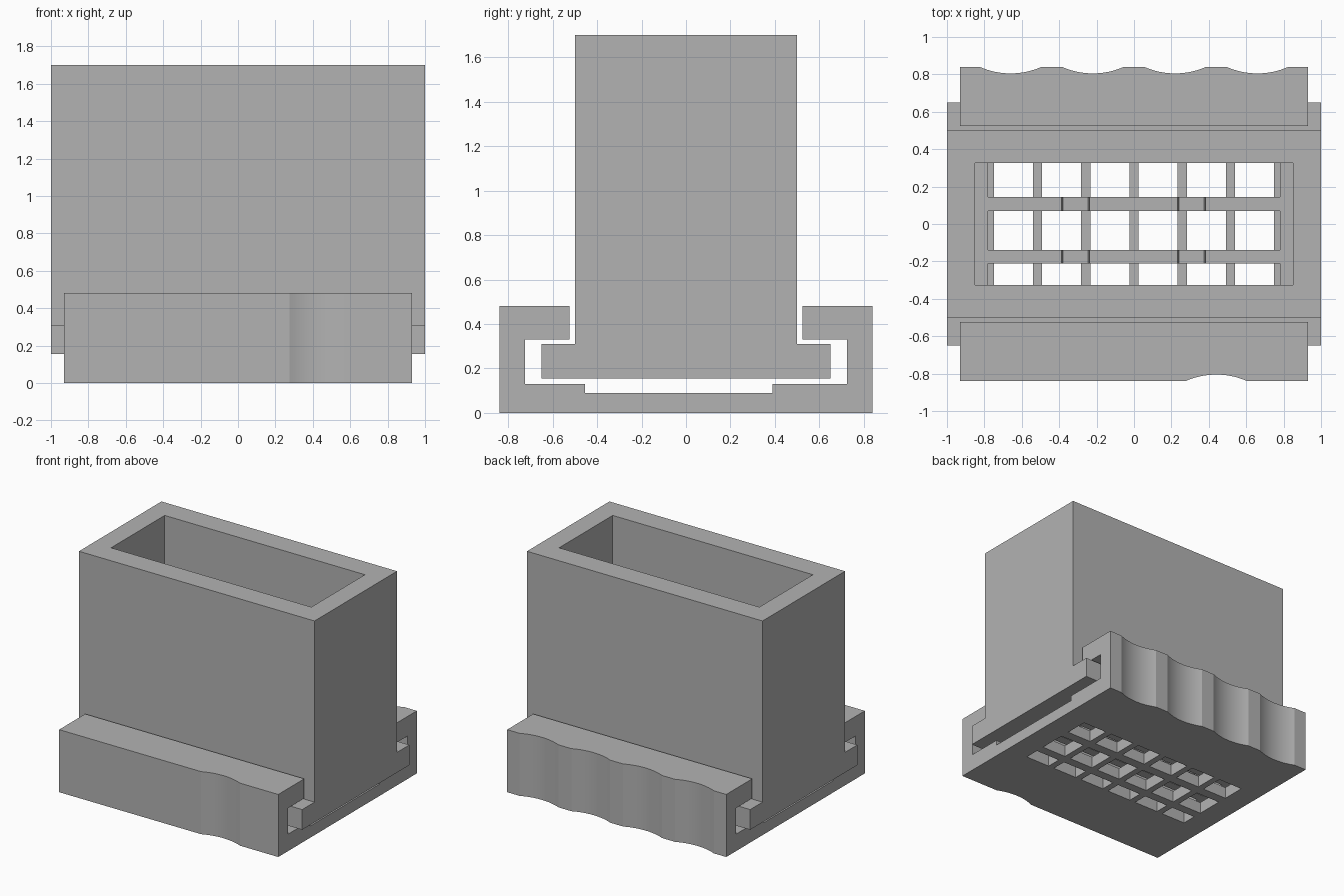
import bpy, bmesh, math
from mathutils import Vector

old = bpy.data.objects.get("Cube")
if old:
    bpy.data.objects.remove(old, do_unlink=True)

grey = bpy.data.materials.new("plain grey")
grey.use_nodes = True
grey.diffuse_color = (0.45, 0.45, 0.45, 1)
grey.node_tree.nodes["Principled BSDF"].inputs["Base Color"].default_value = (0.45, 0.45, 0.45, 1)


def finish(name, bm):
    bmesh.ops.recalc_face_normals(bm, faces=bm.faces)
    mesh = bpy.data.meshes.new(name)
    bm.to_mesh(mesh)
    bm.free()
    mesh.materials.append(grey)
    obj = bpy.data.objects.new(name, mesh)
    bpy.context.collection.objects.link(obj)
    return obj


def extrude(name, points, direction):
    """Closed outline pushed along a direction."""
    bm = bmesh.new()
    face = bm.faces.new([bm.verts.new(p) for p in points])
    out = bmesh.ops.extrude_face_region(bm, geom=[face])
    verts = [v for v in out["geom"] if isinstance(v, bmesh.types.BMVert)]
    bmesh.ops.translate(bm, vec=Vector(direction), verts=verts)
    return finish(name, bm)


def boxes(name, spans):
    """One mesh from (x0, x1, y0, y1, z0, z1) spans."""
    bm = bmesh.new()
    for x0, x1, y0, y1, z0, z1 in spans:
        for v in bmesh.ops.create_cube(bm, size=1)["verts"]:
            v.co = (x1 if v.co.x > 0 else x0, y1 if v.co.y > 0 else y0, z1 if v.co.z > 0 else z0)
    return finish(name, bm)


def cut(obj, cutter):
    cutter.hide_render = True
    mod = obj.modifiers.new("cut", "BOOLEAN")
    mod.operation, mod.solver, mod.object = "DIFFERENCE", "EXACT", cutter
    bpy.context.view_layer.objects.active = obj
    bpy.ops.object.modifier_apply(modifier=mod.name)
    bpy.data.objects.remove(cutter, do_unlink=True)


ROWS = [(-0.325, -0.21), (-0.14, 0.07), (0.145, 0.325)]

# Hopper: tall box on a sliding flange, open at the top, slotted floor
half = [(0.65, 0.155), (0.65, 0.31), (0.5, 0.31), (0.5, 1.7)]
outline = half + [(-y, z) for y, z in reversed(half)]
hopper = extrude("hopper", [(-1, y, z) for y, z in outline], (2, 0, 0))
cut(hopper, boxes("cavity_cutter", [(-0.85, 0.85, -0.325, 0.325, 0.31, 2)]))
cut(hopper, boxes("slot_cutter", [(-0.78, 0.78, a, b, 0, 0.4) for a, b in ROWS]))

# Shallow notches along the two floor bars
for x0, x1 in ((-0.39, -0.235), (0.23, 0.385)):
    points = [(x0 - 0.01, -0.3, 0.4), (x0 + 0.01, -0.3, 0.26), (x1 - 0.01, -0.3, 0.26), (x1 + 0.01, -0.3, 0.4)]
    cut(hopper, extrude("notch_cutter", points, (0, 0.6, 0)))

# Tray: channel with inward lips and a recessed floor
right = [(0.39, 0.09), (0.39, 0.13), (0.725, 0.13), (0.725, 0.33), (0.525, 0.33), (0.525, 0.48), (0.84, 0.48), (0.84, 0)]
left = [(-0.455 if y == 0.39 else -y, z) for y, z in reversed(right)]
tray = extrude("tray", [(-0.93, y, z) for y, z in right + left], (1.86, 0, 0))

# Grid of holes through the tray floor
PITCH, BAR = 0.258, 0.025
holes = []
for i in range(-3, 3):
    for a, b in ROWS:
        holes.append((i * PITCH + BAR, (i + 1) * PITCH - BAR, a, b, -0.1, 0.11))
cut(tray, boxes("hole_cutter", holes))

# Finger scallops: four on the back, one on the front
WIDTH, DEPTH = 0.165, 0.035
RADIUS = (WIDTH ** 2 + DEPTH ** 2) / (2 * DEPTH)
for x, side in [(-0.66, 1), (-0.22, 1), (0.22, 1), (0.66, 1), (0.44, -1)]:
    ring = []
    for k in range(120):
        t = math.tau * k / 120
        ring.append((x + RADIUS * math.sin(t), side * (0.84 - DEPTH + RADIUS * (1 - math.cos(t))), -0.1))
    cut(tray, extrude("scallop_cutter", ring, (0, 0, 0.8)))

for obj in (hopper, tray):
    bpy.ops.object.select_all(action="DESELECT")
    obj.select_set(True)
    bpy.context.view_layer.objects.active = obj
    bpy.ops.object.shade_smooth_by_angle(angle=math.radians(20))
